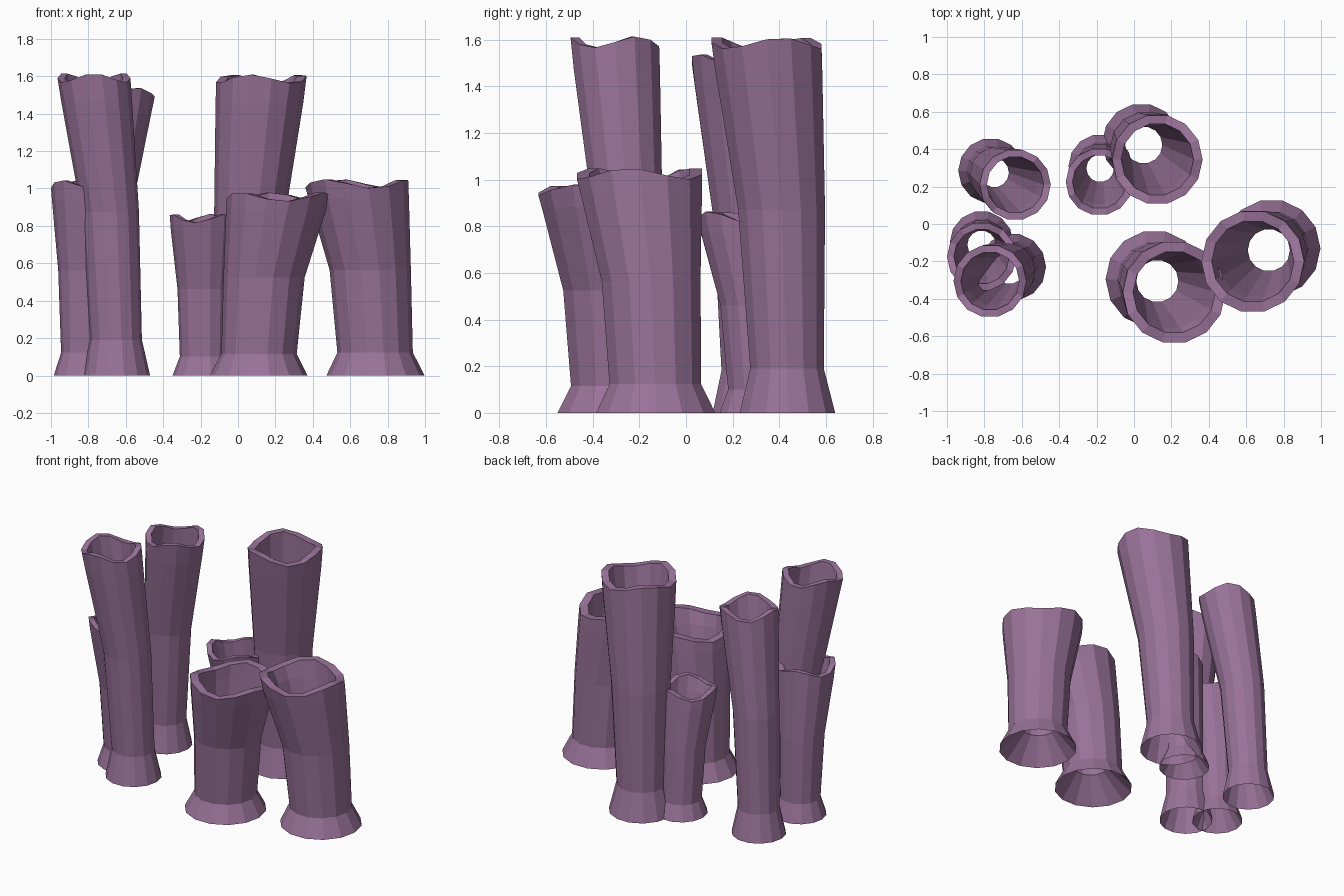
import bpy, bmesh
from math import cos, sin, pi, radians

if "Cube" in bpy.data.objects:
    bpy.data.objects.remove(bpy.data.objects["Cube"])

SIDES = 14
mat = bpy.data.materials.new("tube_purple")
mat.diffuse_color = (0.32, 0.17, 0.32, 1)
mat.use_nodes = True
mat.node_tree.nodes["Principled BSDF"].inputs["Base Color"].default_value = mat.diffuse_color


def tube(name, base, top, r_base, r_top, h, peak):
    """Leaning hollow tube with flared foot and a wavy three-lobed rim."""
    # (height fraction, radius, lean fraction, rim wave)
    rings = [
        (0.0, r_base, 0.0, 0),            # foot
        (0.12, r_base * 0.77, 0.02, 0),   # waist
        (0.55, r_top * 0.79, 0.28, 0),    # middle
        (0.92, r_top * 0.97, 0.88, 0.2),  # shoulder
        (1.0, r_top, 1.0, 1),             # outer rim
        (1.0, r_top * 0.80, 1.0, 1),      # inner rim
        (0.90, r_top * 0.74, 0.85, 0.2),  # inner wall
        (0.17, r_top * 0.41, 0.14, 0),    # inner bottom
    ]
    bm = bmesh.new()
    loops = []
    for t, r, lean, wave in rings:
        cx = base[0] + (top[0] - base[0]) * lean
        cy = base[1] + (top[1] - base[1]) * lean
        loop = []
        for i in range(SIDES):
            a = 2 * pi * i / SIDES
            z = t * h + wave * 0.024 * cos(3 * (a - radians(peak)))
            loop.append(bm.verts.new((cx + r * cos(a), cy + r * sin(a), z)))
        loops.append(loop)
    # Bridge every ring to the next; the last joins the foot as the underside
    for k, lo in enumerate(loops):
        hi = loops[(k + 1) % len(loops)]
        for i in range(SIDES):
            j = (i + 1) % SIDES
            bm.faces.new((lo[i], lo[j], hi[j], hi[i]))
    bmesh.ops.recalc_face_normals(bm, faces=bm.faces)
    me = bpy.data.meshes.new(name)
    bm.to_mesh(me)
    bm.free()
    me.materials.append(mat)
    bpy.context.collection.objects.link(bpy.data.objects.new(name, me))


# Left cluster
tube("tube_left_back", (-0.765, 0.285), (-0.635, 0.21), 0.175, 0.19, 1.515, 60)
tube("tube_left_short", (-0.815, -0.10), (-0.815, -0.175), 0.17, 0.185, 1.02, 105)
tube("tube_left_front", (-0.65, -0.23), (-0.77, -0.305), 0.18, 0.195, 1.59, 30)
# Middle cluster
tube("tube_middle_small", (-0.18, 0.31), (-0.185, 0.225), 0.17, 0.18, 0.84, 75)
tube("tube_middle_tall", (0.04, 0.435), (0.125, 0.345), 0.21, 0.242, 1.585, 15)
# Front and right tubes
tube("tube_front", (0.11, -0.295), (0.215, -0.365), 0.262, 0.275, 0.955, -22)
tube("tube_right", (0.735, -0.13), (0.635, -0.20), 0.262, 0.275, 1.025, -10)
